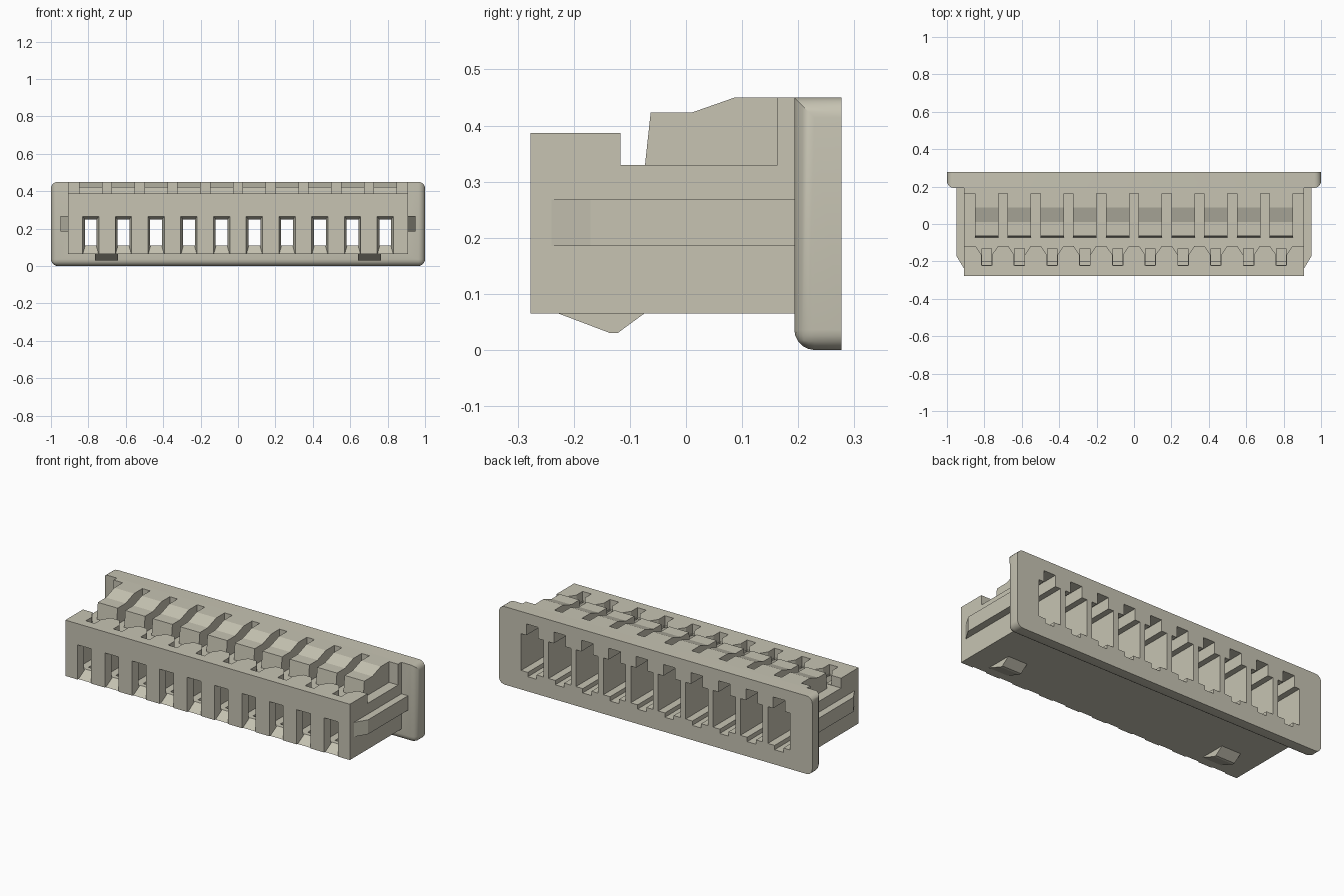
import bpy, bmesh

if "Cube" in bpy.data.objects:
    bpy.data.objects.remove(bpy.data.objects["Cube"], do_unlink=True)

PITCH = 0.175
CENTRES = [(i - 4.5) * PITCH for i in range(10)]

plastic = bpy.data.materials.new("beige plastic")
plastic.use_nodes = True
colour = (0.57, 0.55, 0.45, 1)
plastic.diffuse_color = colour
plastic.node_tree.nodes["Principled BSDF"].inputs["Base Color"].default_value = colour


def loft(bm, first, last):
    """Closed solid between two matching outlines of 3D points."""
    a = [bm.verts.new(p) for p in first]
    b = [bm.verts.new(p) for p in last]
    bm.faces.new(a)
    bm.faces.new(b[::-1])
    for i in range(len(a)):
        j = (i + 1) % len(a)
        bm.faces.new((a[j], a[i], b[i], b[j]))


def extrude_x(bm, profile, x0, x1):
    loft(bm, [(x0, y, z) for y, z in profile], [(x1, y, z) for y, z in profile])


def extrude_z(bm, outline, z0, z1):
    loft(bm, [(x, y, z0) for x, y in outline], [(x, y, z1) for x, y in outline])


def box(bm, x, y, z):
    extrude_z(bm, [(x[0], y[0]), (x[1], y[0]), (x[1], y[1]), (x[0], y[1])], *z)


def finish(name, bm):
    bmesh.ops.recalc_face_normals(bm, faces=bm.faces)
    mesh = bpy.data.meshes.new(name)
    bm.to_mesh(mesh)
    bm.free()
    mesh.materials.append(plastic)
    obj = bpy.data.objects.new(name, mesh)
    bpy.context.collection.objects.link(obj)
    return obj


def repeated(name, build):
    """One object holding a copy of a shape at every contact position."""
    bm = bmesh.new()
    for c in CENTRES:
        build(bm, c)
    return finish(name, bm)


def cut(targets, cutter):
    cutter.hide_render = True
    for obj in targets:
        mod = obj.modifiers.new("cut", 'BOOLEAN')
        mod.operation = 'DIFFERENCE'
        mod.solver = 'EXACT'
        mod.object = cutter
        bpy.context.view_layer.objects.active = obj
        bpy.ops.object.modifier_apply(modifier=mod.name)
    bpy.data.objects.remove(cutter, do_unlink=True)


# Main housing with the cross groove and rear wall
bm = bmesh.new()
extrude_x(bm, [(-.277, .065), (-.277, .387), (-.117, .387), (-.117, .33),
               (.163, .33), (.163, .45), (.193, .45), (.193, .065)], -.908, .908)
housing = finish("housing", bm)

# Rear flange, rounded on its front rim and its four corners
bm = bmesh.new()
box(bm, (-1, 1), (.193, .277), (0, .45))
rim = []
for e in bm.edges:
    p, q = (v.co for v in e.verts)
    mid = (p + q) / 2
    along_y = abs(p.y - q.y) > .01
    front_rim = mid.y < .2 and mid.z < .4
    if along_y or front_rim:
        rim.append(e)
bmesh.ops.bevel(bm, geom=rim, offset=.036, segments=5, profile=.5, affect='EDGES')
flange = finish("flange", bm)

# Row of ridges on the roof
RIDGE = [(-.073, .33), (-.063, .423), (.01, .423), (.087, .45), (.163, .45), (.163, .33)]
ridges = repeated("roof_ridges", lambda bm, c: extrude_x(bm, RIDGE, c - .063, c + .063))

# Contact cavities open to the rear
cut([housing, flange], repeated("cavity_cutter", lambda bm, c: box(
    bm, (c - .071, c + .071), (-.235, .3), (.11, .322))))
# Key slots above the cavities and grooves in their floors
cut([housing, flange, ridges], repeated("key_cutter", lambda bm, c: box(
    bm, (c - .037, c + .037), (-.04, .31), (.3, .387))))
cut([housing, flange], repeated("groove_cutter", lambda bm, c: box(
    bm, (c - .028, c + .028), (-.2, .31), (.085, .15))))


# Flared front windows that run out through the bottom edge
def window(bm, c):
    def frame(half, y, low, high):
        return [(c - half, y, low), (c + half, y, low), (c + half, y, high), (c - half, y, high)]
    loft(bm, frame(.046, -.285, .05, .268), frame(.029, -.225, .112, .246))


cut([housing], repeated("window_cutter", window))


# Funnel slots in the front roof
def funnel(bm, c):
    half = [(.028, -.222), (.028, -.165), (.069, -.105)]
    outline = [(c + x, y) for x, y in half] + [(c - x, y) for x, y in half[::-1]]
    extrude_z(bm, outline, .332, .42)


cut([housing], repeated("funnel_cutter", funnel))
cut([housing], repeated("slot_cutter", lambda bm, c: box(
    bm, (c - .026, c + .026), (-.22, -.13), (.29, .41))))

# Side rails and bottom catches, mirrored left and right
CATCH = [(-.23, .066), (-.135, .03), (-.122, .03), (-.073, .066)]
for side, s in (("left", 1), ("right", -1)):
    bm = bmesh.new()
    extrude_z(bm, [(s * .9, -.24), (s * .908, -.24), (s * .95, -.17),
                   (s * .95, .195), (s * .9, .195)], .185, .268)
    finish(side + "_rail", bm)
    bm = bmesh.new()
    extrude_x(bm, CATCH, s * .642, s * .765)
    finish(side + "_catch", bm)

# Smooth only the rounded rim
bpy.ops.object.select_all(action='DESELECT')
flange.select_set(True)
bpy.context.view_layer.objects.active = flange
bpy.ops.object.shade_smooth_by_angle(angle=.6)
